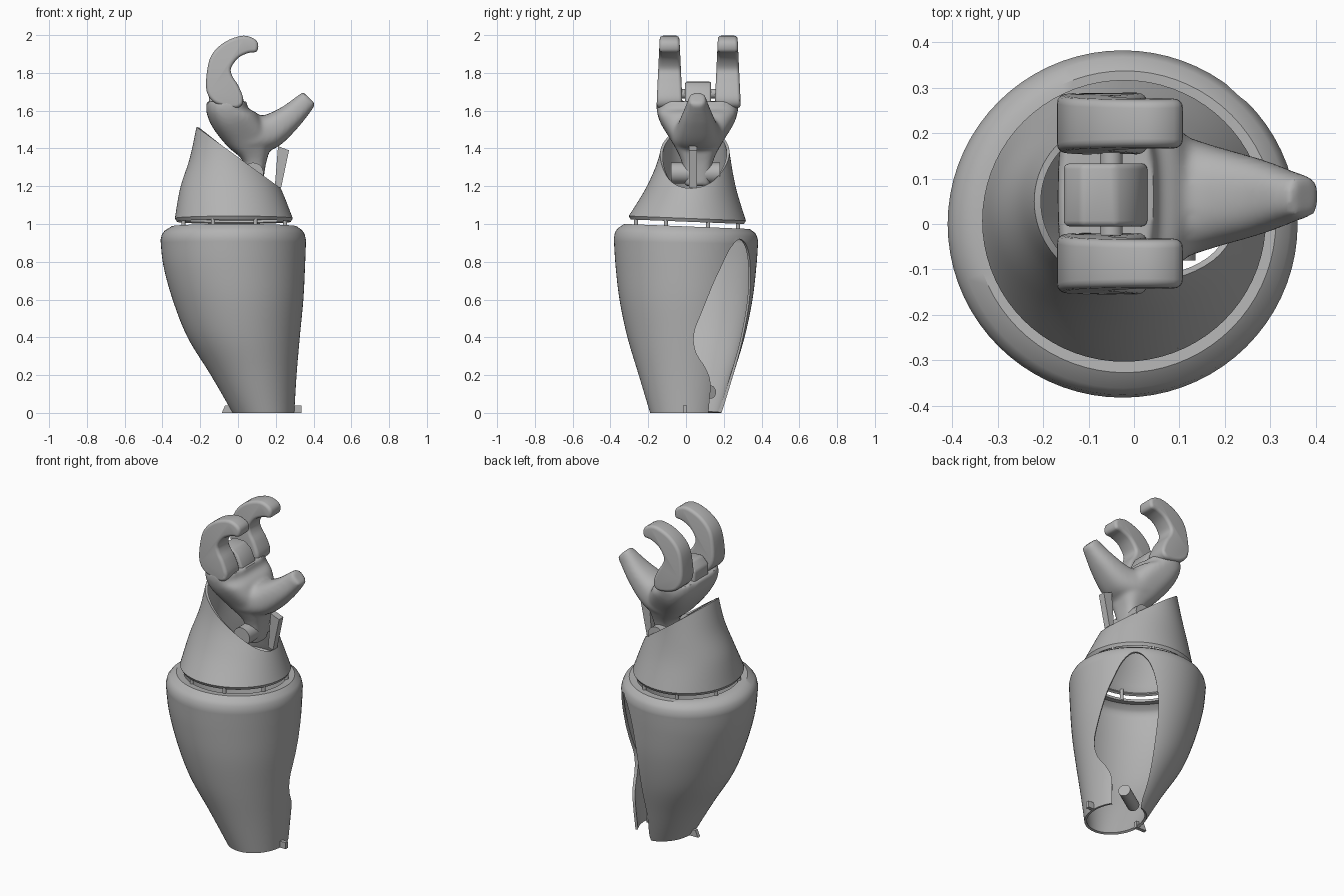
import bpy, bmesh
from math import sin, cos, pi, radians, copysign
from mathutils import Vector

if "Cube" in bpy.data.objects:
    bpy.data.objects.remove(bpy.data.objects["Cube"])

grey = bpy.data.materials.new("matte_grey")
grey.use_nodes = True
grey.diffuse_color = (0.45, 0.45, 0.45, 1)
grey.node_tree.nodes["Principled BSDF"].inputs["Base Color"].default_value = (0.45, 0.45, 0.45, 1)


def spline(points, steps=5, closed=False):
    """Catmull-Rom curve through tuples of any length."""
    n, out = len(points), []
    get = (lambda i: points[i % n]) if closed else (lambda i: points[max(0, min(n - 1, i))])
    for i in range(n if closed else n - 1):
        for s in range(steps):
            t = s / steps
            out.append(tuple(
                b + t / 2 * (c - a + t * (2 * a - 5 * b + 4 * c - d + t * (3 * (b - c) + d - a)))
                for a, b, c, d in zip(get(i - 1), get(i), get(i + 1), get(i + 2))))
    return out if closed else out + [points[-1]]


def finish(name, bm):
    mesh = bpy.data.meshes.new(name)
    bm.to_mesh(mesh)
    bm.free()
    mesh.materials.append(grey)
    ob = bpy.data.objects.new(name, mesh)
    bpy.context.collection.objects.link(ob)
    return ob


def loft(rings, sides=72, power=1.0, caps=False):
    """Skin rings given as (centre, u axis, v axis)."""
    bm = bmesh.new()
    loops = []
    for c, u, v in rings:
        loop = []
        for i in range(sides):
            a = 2 * pi * i / sides
            p, q = (copysign(abs(k) ** power, k) for k in (cos(a), sin(a)))
            loop.append(bm.verts.new(Vector(c) + Vector(u) * p + Vector(v) * q))
        loops.append(loop)
    for lo, hi in zip(loops, loops[1:]):
        for i in range(sides):
            j = (i + 1) % sides
            bm.faces.new((lo[i], lo[j], hi[j], hi[i]))
    if caps:
        bm.faces.new(loops[0][::-1])
        bm.faces.new(loops[-1])
    return bm


def prism(name, outline, to_world, depth):
    """Extrude a 2D outline; to_world maps (a, b, depth) to a point."""
    bm = bmesh.new()
    near, far = ([bm.verts.new(to_world(a, b, d)) for a, b in outline] for d in depth)
    n = len(outline)
    for i in range(n):
        bm.faces.new((near[i], near[(i + 1) % n], far[(i + 1) % n], far[i]))
    bm.faces.new(near[::-1])
    bm.faces.new(far)
    bmesh.ops.recalc_face_normals(bm, faces=bm.faces)
    return finish(name, bm)


def modify(ob, kind, **settings):
    mod = ob.modifiers.new(kind.title(), kind)
    for key, value in settings.items():
        setattr(mod, key, value)
    bpy.context.view_layer.objects.active = ob
    bpy.ops.object.modifier_apply(modifier=mod.name)


def combine(ob, other, operation):
    modify(ob, "BOOLEAN", object=other, operation=operation, solver="EXACT")
    bpy.data.objects.remove(other)


def rod(name, start, end, radius, sides=24):
    axis = (Vector(end) - Vector(start)).normalized()
    u = axis.orthogonal().normalized()
    v = axis.cross(u)
    return finish(name, loft([(p, u * radius, v * radius) for p in (start, end)], sides, caps=True))


def level_rings(rows):
    """Rows of centre x, y, z, radius x, radius y, tilt."""
    return [((x, y, z), (rx, 0, 0), (0, ry, -tilt * ry)) for x, y, z, rx, ry, tilt in rows]


def along_y(a, b, d):
    return (a, d, b)


# Forearm socket: hollow shell with a rolled rim
wall = spline([(.135, 0, 0, .163, .19, 0), (.083, 0, .2, .227, .25, 0), (.03, 0, .4, .297, .31, 0),
               (0, 0, .6, .346, .352, 0), (-.02, 0, .78, .375, .373, 0), (-.025, 0, .915, .385, .382, .02)], 6)
rim = [(-.025, 0, .945, .378, .376, .03), (-.023, .003, .965, .365, .364, .035),
       (-.02, .005, .987, .332, .332, .04), (-.02, .005, .985, .29, .29, .04)]
forearm = finish("forearm_socket", loft(level_rings(wall + rim)))
modify(forearm, "SOLIDIFY", thickness=.014, offset=-1)

# Elbow opening cut through the back right of the shell
opening = spline([(.04, .92), (-.03, .87), (-.09, .76), (-.13, .67), (-.175, .53), (-.2, .42),
                  (-.185, .32), (-.13, .23), (-.1, .15), (-.09, -.05), (.03, -.05), (.07, .06),
                  (.11, .2), (.145, .4), (.165, .6), (.15, .76), (.11, .87)], 5, True)
r = 2 ** -.5
cutter = prism("opening_cutter", opening,
               lambda t, z, d: ((d - t) * r + .02, (d + t) * r + .02, z), (.07, .8))
cutter.hide_render = True
combine(forearm, cutter, "DIFFERENCE")

# Elbow peg and base tabs
rod("elbow_peg", (.03, .03, .11), (.18, .13, .11), .035)
for side, x, w in (("left", .315, .022), ("right", -.05, .036)):
    slope = 0.5 if side == "right" else 1
    prism("base_tab_" + side, [(x - w, 0), (x + w, 0), (x + w, .04), (x - w * slope, .04)],
          along_y, (-.016, .006))

# Wrist cuff: tapered tube with a slanted top
rows = spline([(-.022, .007, 1.03, .312, .31, .04), (-.04, .028, 1.19, .266, .238, .02),
               (-.055, .045, 1.35, .2, .19, 0), (-.04, .05, 1.52, .178, .165, 0),
               (-.03, .05, 1.6, .165, .155, 0)], 6)
rows.insert(0, (-.022, .007, 1.012, .302, .3, .04))
bm = loft(level_rings(rows))
bmesh.ops.bisect_plane(bm, geom=bm.verts[:] + bm.edges[:] + bm.faces[:], plane_co=(.225, 0, 1.19),
                       plane_no=(.32, 0, .44), clear_outer=True)
cuff = finish("wrist_cuff", bm)
modify(cuff, "SOLIDIFY", thickness=.015, offset=-1)

# Pegs joining cuff and forearm
for i in range(8):
    a = pi * (i + .5) / 4
    x, y = -.02 + .292 * cos(a), .006 + .292 * sin(a)
    rod(f"joint_peg_{i + 1}", (x, y, .97 - .04 * y), (x, y, 1.04 - .04 * y), .011, 12)

# Tendon guide fin on the front lip of the cuff
prism("tendon_fin", [(.195, 1.2), (.228, 1.19), (.27, 1.39), (.212, 1.412)], along_y, (.016, .058))


def limb(name, rows, power):
    """Rows of x, z, direction x, direction z, half thickness, half width."""
    rings = []
    for x, z, dx, dz, h, w in spline(rows, 5):
        d = Vector((dx, dz)).normalized()
        rings.append(((x, .06, z), (d.y * h, 0, -d.x * h), (0, w, 0)))
    return finish(name, loft(rings, 40, power, True))


# Palm with blended thumb
palm = limb("palm", [(.07, 1.2, 0, 1, .06, .07), (.09, 1.32, 0, 1, .058, .08),
                     (.06, 1.43, -.2, 1, .115, .13), (-.01, 1.54, -.3, 1, .125, .195),
                     (-.055, 1.60, -.1, 1, .112, .215), (-.06, 1.65, 0, 1, .105, .215)], .7)
thumb = limb("thumb", [(.03, 1.47, 1, 0, .09, .14), (.1, 1.475, 1, .1, .1, .135),
                       (.18, 1.495, 1, .45, .09, .11), (.275, 1.565, 1, .8, .069, .082),
                       (.345, 1.633, 1, 1, .055, .055), (.378, 1.667, 1, 1, .046, .045)], .8)
combine(palm, thumb, "UNION")
modify(palm, "REMESH", mode="VOXEL", voxel_size=.011)
modify(palm, "SMOOTH", factor=.5, iterations=7)

# Wrist pivot inside the cuff
rod("wrist_pivot", (.08, -.08, 1.27), (.08, .18, 1.27), .055)

# Centre knuckle and finger hinge pin
knuckle = prism("knuckle_block", [(-.15, 1.6), (-.155, 1.71), (-.115, 1.755), (-.04, 1.752),
                                  (0, 1.72), (.028, 1.66), (.035, 1.6)], along_y, (-.005, .133))
modify(knuckle, "BEVEL", width=.012, segments=3)
rod("hinge_pin", (-.05, -.1, 1.69), (-.05, .23, 1.69), .025)

# Two hooked fingers, slimmer toward the tips
hook = spline([(.10, 1.968), (.03, 1.997), (-.07, 1.963), (-.14, 1.894), (-.165, 1.80),
               (-.165, 1.70), (-.12, 1.64), (-.03, 1.614), (.015, 1.624), (.027, 1.667),
               (0, 1.735), (-.03, 1.783), (-.037, 1.825), (0, 1.878), (.053, 1.905), (.10, 1.915)], 4, True)
for name, y in (("front_finger", -.087), ("rear_finger", .221)):
    finger = prism(name, hook,
                   lambda x, z, d: (x, y + d * (1 - .7 * max(0, z - 1.65)), z), (-.068, .068))
    modify(finger, "BEVEL", width=.018, segments=4, limit_method="ANGLE", angle_limit=radians(50))

# Smooth shading with crisp edges
for ob in bpy.context.collection.objects:
    if ob.type == "MESH" and ob.data.materials and ob.data.materials[0] == grey:
        bpy.ops.object.select_all(action="DESELECT")
        ob.select_set(True)
        bpy.context.view_layer.objects.active = ob
        bpy.ops.object.shade_smooth_by_angle(angle=radians(35))
